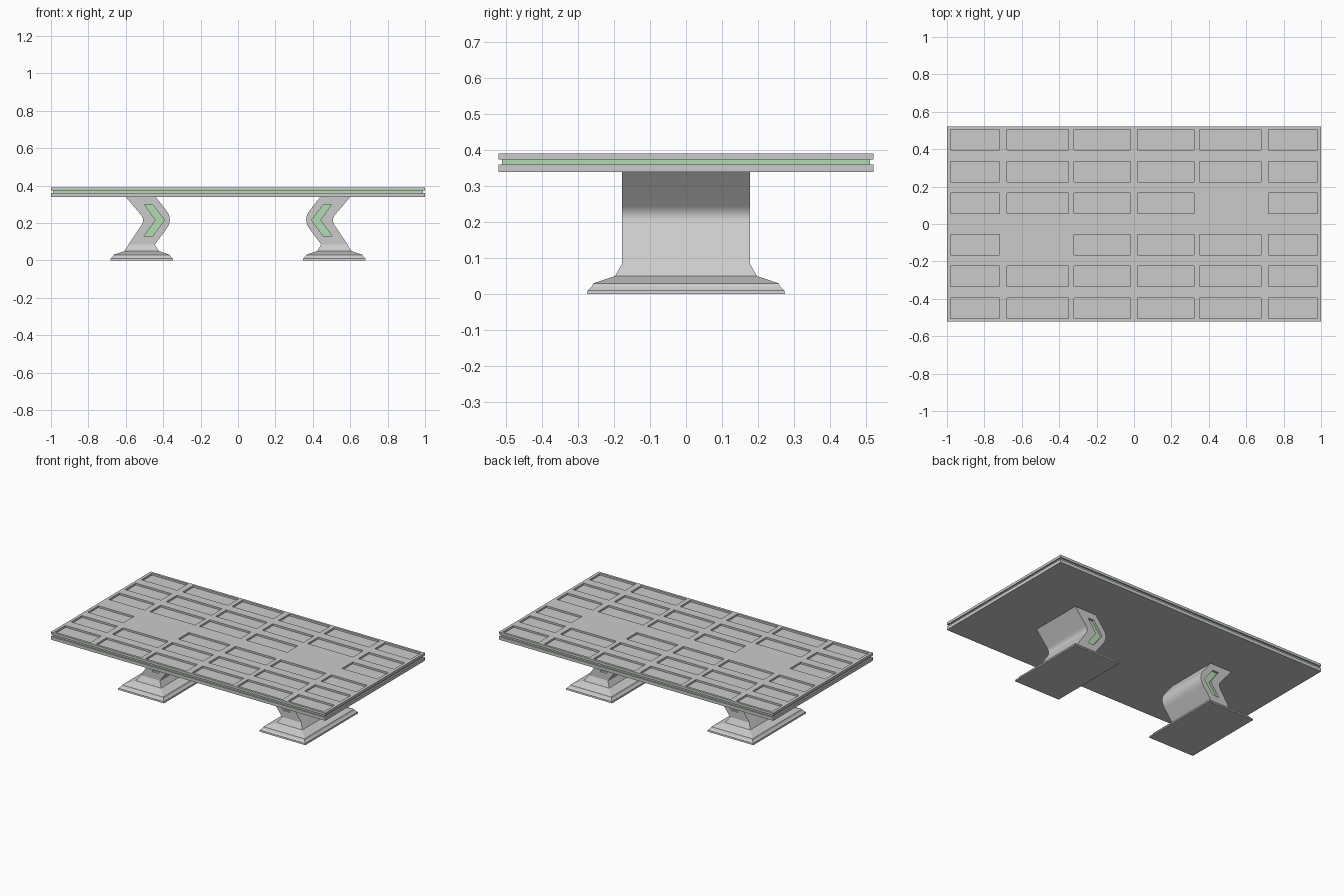
import bpy, bmesh, math
from mathutils import Vector

if "Cube" in bpy.data.objects:
    bpy.data.objects.remove(bpy.data.objects["Cube"])

green = bpy.data.materials.new("green_inlay")
green.diffuse_color = (0.45, 0.72, 0.45, 1)
green.use_nodes = True
green.node_tree.nodes["Principled BSDF"].inputs["Base Color"].default_value = green.diffuse_color


def finish(name, bm, mat=None):
    bmesh.ops.recalc_face_normals(bm, faces=bm.faces)
    me = bpy.data.meshes.new(name)
    bm.to_mesh(me)
    bm.free()
    ob = bpy.data.objects.new(name, me)
    bpy.context.collection.objects.link(ob)
    if mat:
        me.materials.append(mat)
    return ob


def loft(bm, rings):
    loops = [[bm.verts.new(p) for p in r] for r in rings]
    n = len(loops[0])
    for a, b in zip(loops, loops[1:]):
        for i in range(n):
            bm.faces.new((a[i], a[(i + 1) % n], b[(i + 1) % n], b[i]))
    bm.faces.new(loops[0])
    bm.faces.new(loops[-1])


def rect(cx, cy, z, hx, hy):
    return [(cx - hx, cy - hy, z), (cx + hx, cy - hy, z),
            (cx + hx, cy + hy, z), (cx - hx, cy + hy, z)]


def slab(name, hx, hy, z0, z1, mat=None):
    bm = bmesh.new()
    loft(bm, [rect(0, 0, z0, hx, hy), rect(0, 0, z1, hx, hy)])
    return finish(name, bm, mat)


def prism(bm, pts, y0, y1):
    loft(bm, [[(x, y, z) for x, z in pts] for y in (y0, y1)])


def cut(ob, cutter):
    m = ob.modifiers.new("cut", 'BOOLEAN')
    m.operation = 'DIFFERENCE'
    m.solver = 'EXACT'
    m.object = cutter
    bpy.context.view_layer.update()
    dg = bpy.context.evaluated_depsgraph_get()
    me = bpy.data.meshes.new_from_object(ob.evaluated_get(dg))
    ob.modifiers.clear()
    ob.data = me
    bpy.data.objects.remove(cutter)


def bend(a, c, b, t, n=8):
    # rounded corner at c between a and b
    a, c, b = Vector(a), Vector(c), Vector(b)
    p, q = c.lerp(a, t), c.lerp(b, t)
    return [tuple(p.lerp(c, i / n).lerp(c.lerp(q, i / n), i / n)) for i in range(n + 1)]


# Layered table top
slab("top_lower_slab", 1, 0.52, 0.339, 0.36)
slab("top_green_band", 0.99, 0.51, 0.36, 0.374, green)
top = slab("top_upper_slab", 1, 0.52, 0.3735, 0.39)

# Sunken rectangular panels in the top
cols = [(-0.98, -0.72), (-0.68, -0.35), (-0.32, -0.02),
        (0.02, 0.32), (0.35, 0.68), (0.72, 0.98)]
rows = [0.45, 0.28, 0.11, -0.11, -0.28, -0.45]
bm = bmesh.new()
for r, y in enumerate(rows):
    for c, (x0, x1) in enumerate(cols):
        if (r, c) in ((2, 4), (3, 1)):
            continue
        args = ((x0 + x1) / 2, y)
        size = ((x1 - x0) / 2, 0.055)
        loft(bm, [rect(*args, 0.378, *size), rect(*args, 0.42, *size)])
cut(top, finish("panel_cutter", bm))

# Two mirrored pedestals
for s, side in ((-1, "left"), (1, "right")):
    # Stepped flaring base
    steps = [(0, 0.168, 0.275), (0.01, 0.166, 0.273), (0.02, 0.155, 0.262),
             (0.03, 0.15, 0.257), (0.05, 0.092, 0.197), (0.085, 0.07, 0.177)]
    bm = bmesh.new()
    loft(bm, [rect(s * 0.515, 0, z, hx, hy) for z, hx, hy in steps])
    finish(side + "_base", bm)

    # Bent column
    inner = bend((0.44, 0.339), (0.345, 0.218), (0.445, 0.085), 0.4)
    outer = bend((0.585, 0.085), (0.497, 0.218), (0.6, 0.339), 0.22)
    pts = [(0.44, 0.339)] + inner + [(0.445, 0.085), (0.585, 0.085)] + outer + [(0.6, 0.339)]
    bm = bmesh.new()
    prism(bm, [(s * x, z) for x, z in pts], -0.177, 0.177)
    column = finish(side + "_column", bm)

    # Recessed green chevron on both ends of the column
    chev = [(s * x, z) for x, z in ((0.5, 0.298), (0.457, 0.298), (0.393, 0.215),
                                    (0.457, 0.13), (0.503, 0.13), (0.44, 0.215))]
    bm = bmesh.new()
    for e in (-1, 1):
        prism(bm, chev, e * 0.157, e * 0.2)
    cut(column, finish("chevron_cutter", bm))
    bm = bmesh.new()
    for e in (-1, 1):
        prism(bm, chev, e * 0.15, e * 0.162)
    finish(side + "_chevron", bm, green)

    bpy.ops.object.select_all(action='DESELECT')
    column.select_set(True)
    bpy.context.view_layer.objects.active = column
    bpy.ops.object.shade_smooth_by_angle(angle=math.radians(30))
